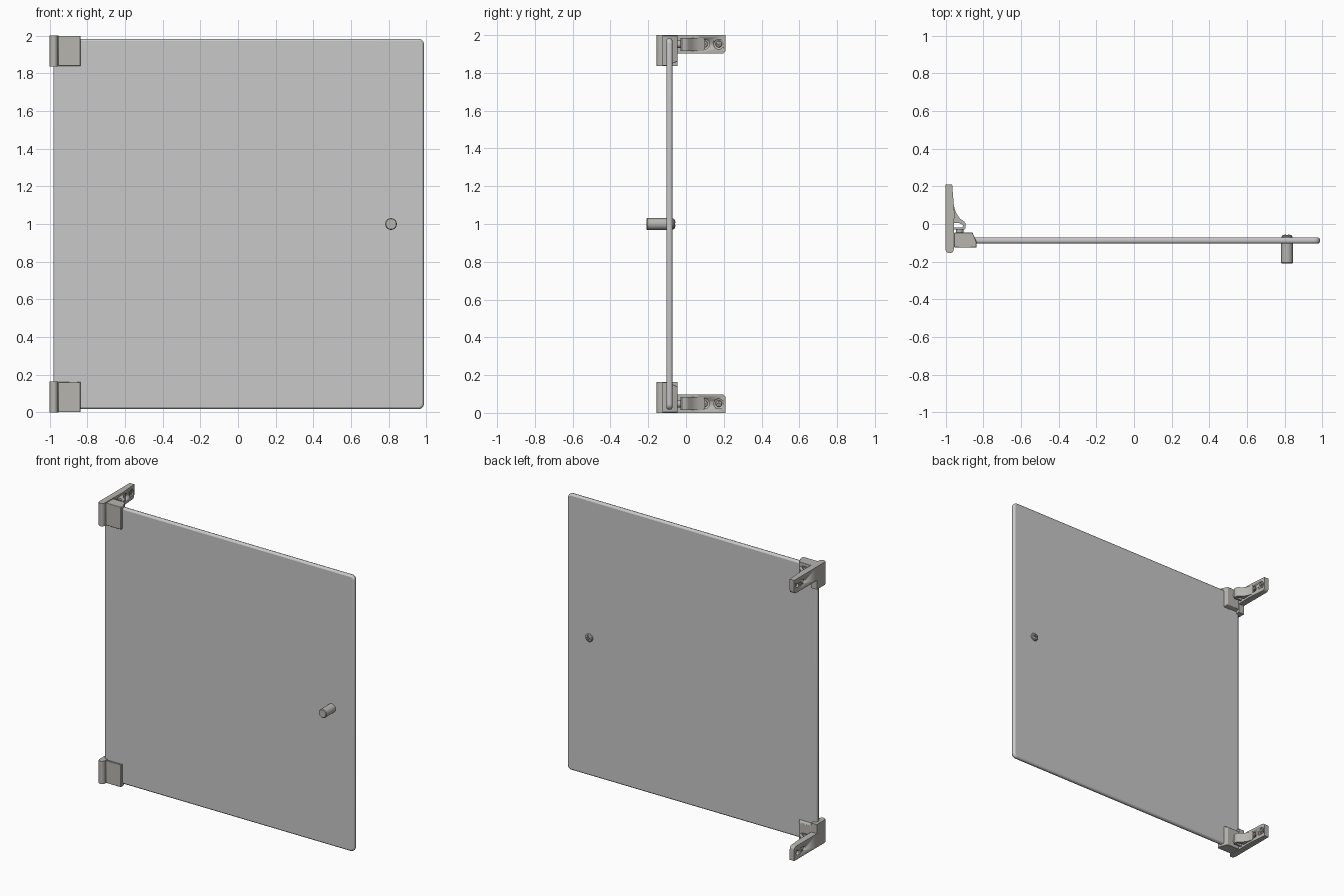
import bpy, bmesh, math
from mathutils import Matrix, Vector

if "Cube" in bpy.data.objects:
    bpy.data.objects.remove(bpy.data.objects["Cube"])


def material(name, rgb):
    m = bpy.data.materials.new(name)
    m.use_nodes = True
    m.diffuse_color = (*rgb, 1)
    m.node_tree.nodes["Principled BSDF"].inputs["Base Color"].default_value = (*rgb, 1)
    return m


GLASS = material("frosted grey panel", (0.58, 0.58, 0.58))
METAL = material("warm grey metal", (0.47, 0.46, 0.43))


def finish(bm, name, mat, flip=False, bevel=0.0):
    """Turn a bmesh into an object; flip mirrors it to the bottom hinge."""
    if flip:
        bmesh.ops.transform(bm, verts=bm.verts,
                            matrix=Matrix.Translation((0, 0, 2)) @ Matrix.Diagonal((1, 1, -1, 1)))
    bmesh.ops.recalc_face_normals(bm, faces=bm.faces)
    me = bpy.data.meshes.new(name)
    bm.to_mesh(me)
    bm.free()
    ob = bpy.data.objects.new(name, me)
    bpy.context.collection.objects.link(ob)
    me.materials.append(mat)
    if bevel:
        mod = ob.modifiers.new("soft edges", "BEVEL")
        mod.width, mod.segments = bevel, 2
        mod.limit_method, mod.angle_limit = "ANGLE", math.radians(40)
    bpy.ops.object.select_all(action="DESELECT")
    ob.select_set(True)
    bpy.context.view_layer.objects.active = ob
    bpy.ops.object.shade_smooth_by_angle(angle=math.radians(35))
    return ob


def prism(profile, z0, z1):
    """Extrude an xy outline from z0 to z1."""
    bm = bmesh.new()
    f = bm.faces.new([bm.verts.new((x, y, z0)) for x, y in profile])
    ext = bmesh.ops.extrude_face_region(bm, geom=[f])["geom"]
    bmesh.ops.translate(bm, vec=(0, 0, z1 - z0),
                        verts=[v for v in ext if isinstance(v, bmesh.types.BMVert)])
    return bm


def box(x0, x1, y0, y1, z0, z1):
    return prism([(x0, y0), (x1, y0), (x1, y1), (x0, y1)], z0, z1)


def lathe(profile, origin, axis, segments=32):
    """Spin (radius, height) points around an axis through origin."""
    bm = bmesh.new()
    vs = [bm.verts.new((r, 0, h)) for r, h in profile]
    es = [bm.edges.new(p) for p in zip(vs, vs[1:])]
    bmesh.ops.spin(bm, geom=vs + es, axis=(0, 0, 1), cent=(0, 0, 0),
                   steps=segments, angle=math.tau)
    bmesh.ops.remove_doubles(bm, verts=bm.verts, dist=1e-5)
    turn = Vector((0, 0, 1)).rotation_difference(Vector(axis)).to_matrix().to_4x4()
    bmesh.ops.transform(bm, verts=bm.verts, matrix=Matrix.Translation(origin) @ turn)
    return bm


def cut(ob, bm, flip=False):
    cutter = finish(bm, ob.name + "_cutter", METAL, flip)
    cutter.hide_render = True
    cutter.hide_viewport = True
    mod = ob.modifiers.new("cut", "BOOLEAN")
    mod.object, mod.operation, mod.solver = cutter, "DIFFERENCE", "EXACT"


def screw(name, origin, axis, r, h, flip=False):
    """Domed screw head with a cross recess."""
    dome = [(0, 0), (r, 0), (r, h * 0.4), (r * 0.85, h * 0.75), (r * 0.5, h * 0.95), (0, h)]
    ob = finish(lathe(dome, origin, axis), name, METAL, flip)
    turn = Vector((0, 0, 1)).rotation_difference(Vector(axis)).to_matrix().to_4x4()
    for a, b in ((0.6, 0.15), (0.15, 0.6)):
        slot = box(-r * a, r * a, -r * b, r * b, h * 0.5, h * 1.5)
        bmesh.ops.transform(slot, verts=slot.verts, matrix=Matrix.Translation(origin) @ turn)
        cut(ob, slot, flip)


# Door panel with rounded corners and softened rim
bm = box(-0.98, 0.987, -0.104, -0.072, 0.017, 1.983)
corners = [e for e in bm.edges if abs(e.verts[0].co.y - e.verts[1].co.y) > 0.01]
bmesh.ops.bevel(bm, geom=corners, offset=0.03, segments=6, profile=0.5, affect="EDGES")
finish(bm, "door_panel", GLASS, bevel=0.011)

# Knob and its fixing screw
finish(lathe([(0, 0), (0.031, 0), (0.031, 0.101), (0.027, 0.106), (0, 0.106)],
             (0.812, -0.104, 1.0), (0, -1, 0)), "knob", METAL)
screw("knob_screw", (0.812, -0.072, 1.0), (0, 1, 0), 0.028, 0.016)

# Hinges, the lower one mirrored from the upper one
for side, flip in (("top", False), ("bottom", True)):
    # Knuckle column with a rounded front
    arc = [(-0.978 - 0.022 * math.cos(t), -0.133 - 0.022 * math.sin(t))
           for t in [math.pi * i / 10 for i in range(11)]]
    finish(prism(arc + [(-0.956, -0.045), (-1, -0.045)], 1.837, 2.0),
           side + "_hinge_knuckle", METAL, flip)

    # Clamp gripping the panel, its rear lower edge sloped
    bm = prism([(-0.954, -0.125), (-0.836, -0.125), (-0.836, -0.095),
                (-0.857, -0.045), (-0.954, -0.045)], 1.838, 1.998)
    for v in bm.verts:
        if v.co.y > -0.05 and v.co.z < 1.9:
            v.co.z += 0.022
    finish(bm, side + "_hinge_clamp", METAL, flip, 0.003)

    # Wall arm, slimmer towards its rounded end
    bm = prism([(-1, -0.05), (-0.956, -0.05), (-0.953, 0.06), (-0.965, 0.21), (-1, 0.21)],
               1.902, 2.0)
    ends = [e for e in bm.edges if all(v.co.y > 0.2 and v.co.z < 1.95 for v in e.verts)]
    bmesh.ops.bevel(bm, geom=ends, offset=0.02, segments=4, profile=0.5, affect="EDGES")
    arm = finish(bm, side + "_hinge_arm", METAL, flip)

    # Countersunk mounting holes with screws
    for n, y in enumerate((0.098, 0.174)):
        hole = [(0, 0), (0.014, 0), (0.014, 0.028), (0.026, 0.034), (0.026, 0.06), (0, 0.06)]
        cut(arm, lathe(hole, (-1.005, y, 1.952), (1, 0, 0)), flip)
        screw(f"{side}_mount_screw_{n}", (-0.985, y, 1.952), (1, 0, 0), 0.018, 0.018, flip)

    # Hooked spring catch on the arm
    finish(prism([(-0.957, 0.1), (-0.945, 0.06), (-0.925, 0.03), (-0.9, 0.012),
                  (-0.893, 0.0), (-0.893, -0.022), (-0.902, -0.03), (-0.957, -0.03),
                  (-0.957, -0.018), (-0.91, -0.018), (-0.906, -0.006), (-0.93, 0.006),
                  (-0.957, 0.006)], 1.917, 1.985), side + "_spring_catch", METAL, flip)

    # Stub joining the catch to the clamp
    finish(lathe([(0, 0), (0.02, 0), (0.02, 0.02), (0, 0.02)],
                 (-0.925, -0.048, 1.952), (0, 1, 0)), side + "_catch_stub", METAL, flip)
